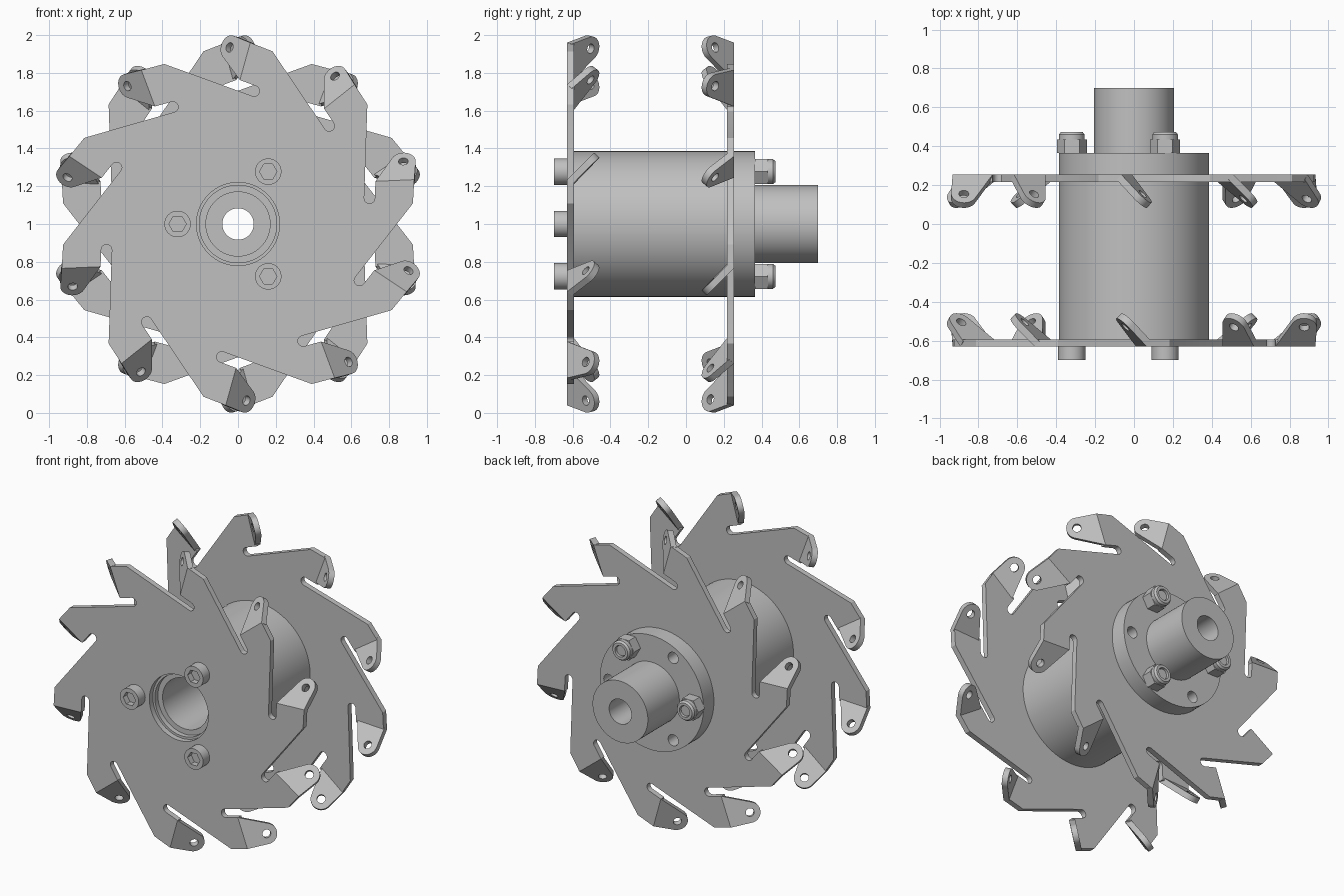
import bpy, bmesh
from math import sin, cos, pi, radians
from mathutils import Matrix, Vector

cube = bpy.data.objects.get("Cube")
if cube:
    bpy.data.objects.remove(cube)

steel = bpy.data.materials.new("steel_grey")
steel.use_nodes = True
GREY = (0.53, 0.53, 0.53, 1)
steel.diffuse_color = GREY
steel.node_tree.nodes["Principled BSDF"].inputs["Base Color"].default_value = GREY

TEETH = 10
THICK = 0.037
FRONT_Y, BACK_Y = -0.63, 0.254
BOLT_RING = 0.32


def frame(origin, ax, ay, az):
    """Matrix that sends local x, y, z to the given directions."""
    m = Matrix((ax, ay, az)).transposed().to_4x4()
    m.translation = origin
    return m


def axle(y, x=0, z=0):
    """Local xy lies in the wheel plane, local z runs backwards."""
    return frame((x, y, 1 + z), (1, 0, 0), (0, 0, 1), (0, 1, 0))


# Half turn about the vertical, which carries the front disc onto the back one
FLIP = Matrix.Translation((0, FRONT_Y + BACK_Y, 0)) @ Matrix.Rotation(pi, 4, 'Z')


def finish(name, bm, matrix):
    bm.transform(matrix)
    bmesh.ops.recalc_face_normals(bm, faces=bm.faces)
    me = bpy.data.meshes.new(name)
    bm.to_mesh(me)
    bm.free()
    me.materials.append(steel)
    me.polygons.foreach_set("use_smooth", [True] * len(me.polygons))
    me.set_sharp_from_angle(angle=radians(30))
    ob = bpy.data.objects.new(name, me)
    bpy.context.collection.objects.link(ob)
    return ob


def arc(cx, cy, r, a0, a1, n):
    return [(cx + r * cos(a0 + (a1 - a0) * i / n), cy + r * sin(a0 + (a1 - a0) * i / n))
            for i in range(n + 1)]


def circle(r, n=48, cx=0, cy=0):
    return arc(cx, cy, r, 0, 2 * pi, n)[:-1]


def prism(name, loops, depth, matrix):
    """Extruded sheet: the first loop is the outline, the others are holes."""
    bm = bmesh.new()
    edges = []
    for loop in loops:
        vs = [bm.verts.new((x, y, 0)) for x, y in loop]
        edges += [bm.edges.new((a, b)) for a, b in zip(vs, vs[1:] + vs[:1])]
    bmesh.ops.triangle_fill(bm, use_beauty=True, use_dissolve=False, edges=edges)
    out = bmesh.ops.extrude_face_region(bm, geom=bm.faces[:])
    top = [v for v in out["geom"] if isinstance(v, bmesh.types.BMVert)]
    bmesh.ops.translate(bm, verts=top, vec=(0, 0, depth))
    return finish(name, bm, matrix)


def lathe(name, profile, matrix, steps=96):
    """Closed profile of (radius, depth) points turned about local z."""
    bm = bmesh.new()
    vs = [bm.verts.new((r, 0, d)) for r, d in profile]
    es = [bm.edges.new((a, b)) for a, b in zip(vs, vs[1:] + vs[:1])]
    bmesh.ops.spin(bm, geom=vs + es, cent=(0, 0, 0), axis=(0, 0, 1),
                   angle=2 * pi, steps=steps, use_duplicate=False)
    bmesh.ops.remove_doubles(bm, verts=bm.verts, dist=1e-5)
    return finish(name, bm, matrix)


def turn(p, k):
    a = -2 * pi * k / TEETH
    return (p[0] * cos(a) - p[1] * sin(a), p[0] * sin(a) + p[1] * cos(a))


# One tooth: outer corner, relief slot, then the two ends of the bend line
CORNER = (-0.39, 0.847)
BEND_IN, BEND_OUT = Vector((0.01, 0.762)), Vector((0.065, 0.96))
slot_dir = radians(-19.5)
slot = arc(0.0855, 0.704, 0.028, slot_dir - pi / 2, slot_dir + pi / 2, 10)
tooth = [CORNER] + slot + [tuple(BEND_IN), tuple(BEND_OUT)]
outline = [turn(p, k) for k in range(TEETH) for p in tooth]

# Tab outline: x along the bend line, y away from it
bend = BEND_OUT - BEND_IN
EYE = (0.152, 0.14)
tab = [(0, 0)] + arc(*EYE, 0.065, radians(151), radians(-5), 16) + [(bend.length, 0)]
tab_hole = circle(0.026, 20, *EYE)

for side, flip in (("front", Matrix.Identity(4)), ("back", FLIP)):
    prism(side + "_disc", [outline, circle(0.22, 64)], THICK, flip @ axle(FRONT_Y))
    for k in range(TEETH):
        d = Vector(turn(bend.normalized(), k))
        along = Vector((d.x, 0, d.y))
        out = Vector((-d.y, 0, d.x))
        back = Vector((0, 1, 0))
        root = turn(BEND_IN, k)
        place = frame((root[0], FRONT_Y, 1 + root[1]), along,
                      (out + back).normalized(), (back - out).normalized())
        prism(f"{side}_roller_tab_{k + 1}", [tab, tab_hole], THICK, flip @ place)

# Barrel, stepped bore and rear shaft
inner_front, inner_back = FRONT_Y + THICK, BACK_Y - THICK
lathe("hub_barrel", [(0.205, inner_front), (0.386, inner_front), (0.386, inner_back),
                     (0.206, inner_back), (0.206, 0.70), (0.083, 0.70), (0.083, 0.1),
                     (0.17, 0.1), (0.17, -0.56), (0.205, -0.56)], axle(0))

# Rear flange with six bolt holes
ring = [(BOLT_RING * cos(k * pi / 3), BOLT_RING * sin(k * pi / 3)) for k in range(6)]
prism("rear_flange", [circle(0.386, 96), circle(0.204, 64)]
      + [circle(0.038, 24, *p) for p in ring], 0.365 - BACK_Y, axle(BACK_Y))

# Socket bolts with lock nuts in every second hole
for i, (x, z) in enumerate(ring[1::2]):
    prism(f"bolt_head_{i + 1}", [circle(0.07, 32), circle(0.046, 6)], 0.07,
          axle(-0.70, x, z))
    prism(f"bolt_shank_{i + 1}", [circle(0.05, 24)], 0.03, axle(-0.66, x, z))
    prism(f"lock_nut_{i + 1}", [circle(0.077, 6)], 0.07, axle(0.365, x, z))
    lathe(f"nut_collar_{i + 1}", [(0.038, 0.43), (0.066, 0.43), (0.066, 0.46),
                                  (0.056, 0.473), (0.038, 0.473)], axle(0, x, z), 32)
    prism(f"bolt_end_{i + 1}", [circle(0.034, 24)], 0.2, axle(0.26, x, z))
